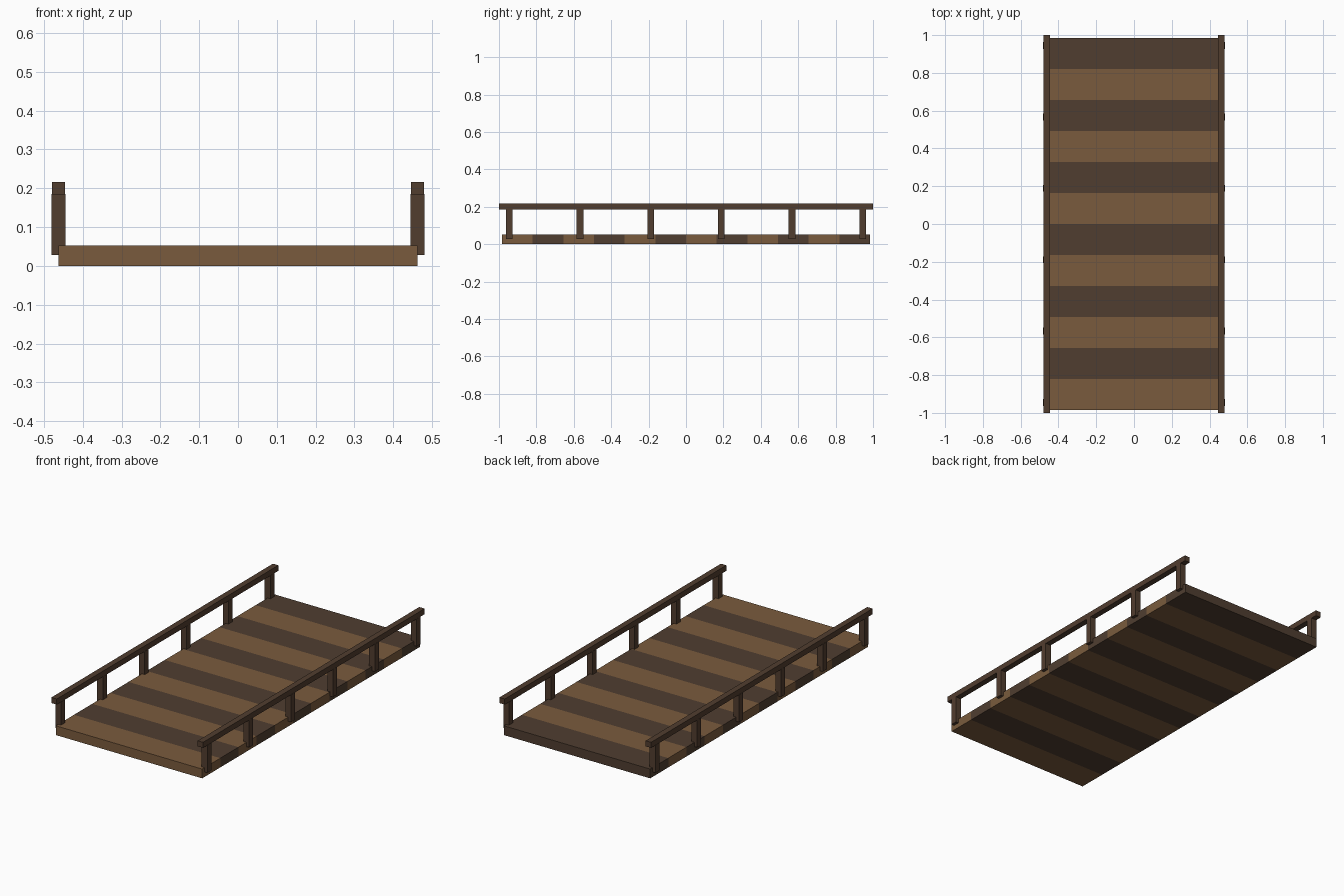
import bpy

if "Cube" in bpy.data.objects:
    bpy.data.objects.remove(bpy.data.objects["Cube"])


def material(name, rgb):
    m = bpy.data.materials.new(name)
    m.diffuse_color = (*rgb, 1)
    m.use_nodes = True
    m.node_tree.nodes["Principled BSDF"].inputs["Base Color"].default_value = m.diffuse_color
    return m


light = material("light_wood", (0.195, 0.105, 0.047))
dark = material("dark_wood", (0.080, 0.048, 0.030))
rail_wood = material("rail_wood", (0.083, 0.047, 0.028))


def box(name, center, size, mat):
    bpy.ops.mesh.primitive_cube_add(size=1, location=center)
    ob = bpy.context.object
    ob.name = name
    ob.scale = size
    bpy.ops.object.transform_apply(location=False, rotation=False, scale=True)
    ob.data.materials.append(mat)
    return ob


# Deck planks, alternating light and dark from the front
PLANKS, DECK_LEN, DECK_W, DECK_H = 12, 1.968, 0.925, 0.053
pitch = DECK_LEN / PLANKS
for i in range(PLANKS):
    y = -DECK_LEN / 2 + (i + 0.5) * pitch
    box(f"plank_{i + 1}", (0, y, DECK_H / 2), (DECK_W, pitch, DECK_H),
        dark if i % 2 else light)

# Railings on both sides: six posts under one handrail
RAIL_X, POSTS = 0.4625, 6
for side, sx in (("left", -1), ("right", 1)):
    for i in range(POSTS):
        y = -0.945 + i * 1.89 / (POSTS - 1)
        box(f"{side}_post_{i + 1}", (sx * RAIL_X, y, 0.107),
            (0.036, 0.036, 0.157), rail_wood)
    box(f"{side}_handrail", (sx * RAIL_X, 0, 0.2005), (0.034, 2.0, 0.032), rail_wood)
